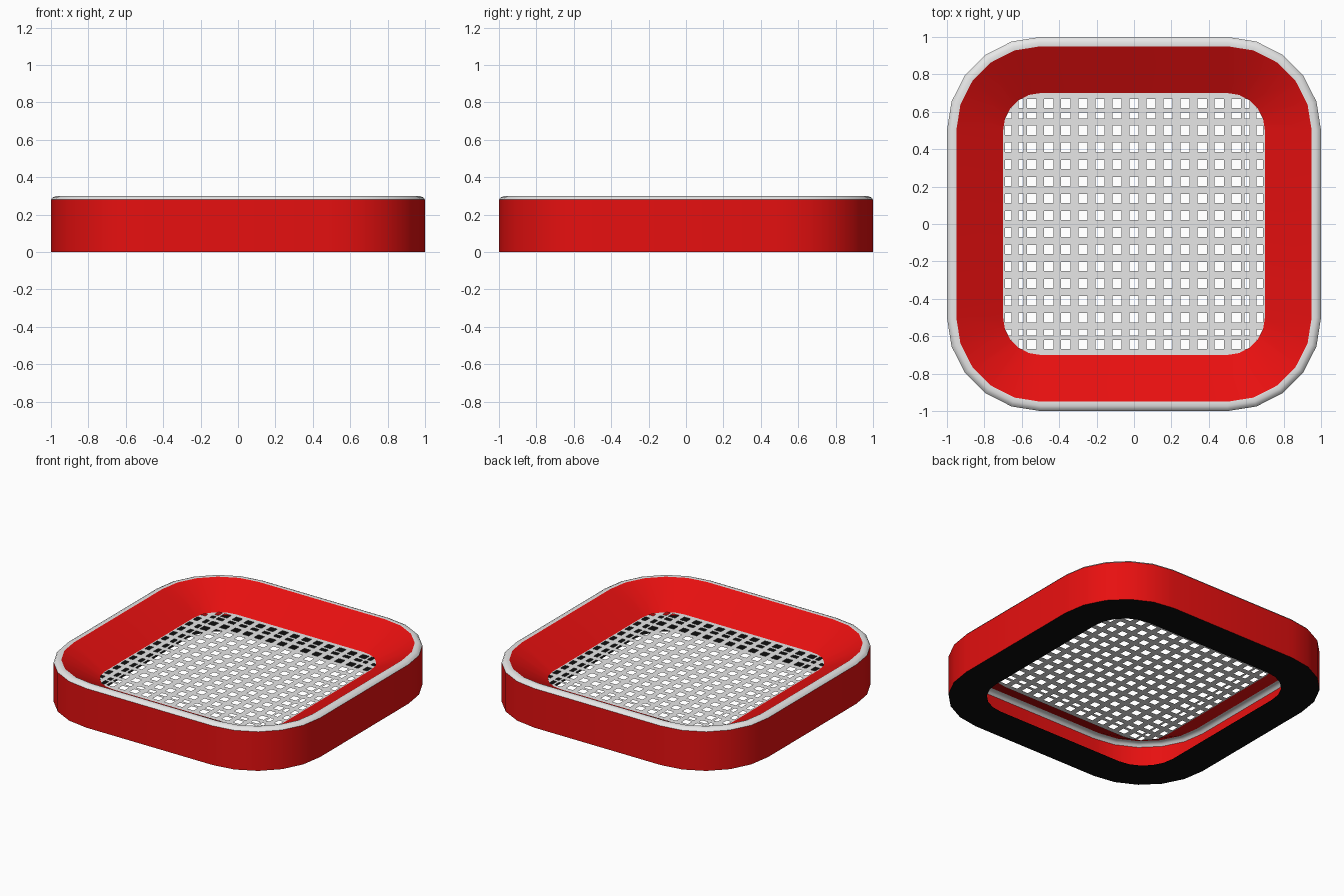
import bpy, bmesh, math
from mathutils import Vector

if "Cube" in bpy.data.objects:
    bpy.data.objects.remove(bpy.data.objects["Cube"])

CORE = 0.5      # centre of every corner arc
SEG = 5         # segments per corner


def material(name, rgb):
    m = bpy.data.materials.new(name)
    m.diffuse_color = (*rgb, 1)
    m.use_nodes = True
    m.node_tree.nodes["Principled BSDF"].inputs["Base Color"].default_value = m.diffuse_color
    return m


RED = material("red", (0.8, 0.005, 0.005))
WHITE = material("white", (0.8, 0.8, 0.8))
BLACK = material("black", (0.004, 0.004, 0.004))


def outline(half, z):
    """Rounded square whose sides lie at +-half, counter-clockwise."""
    r = half - CORE
    pts = []
    for q, (sx, sy) in enumerate([(1, 1), (-1, 1), (-1, -1), (1, -1)]):
        for i in range(SEG + 1):
            a = math.pi / 2 * (q + i / SEG)
            pts.append(Vector((sx * CORE + r * math.cos(a),
                               sy * CORE + r * math.sin(a), z)))
    return pts


def finish(bm, name, mat):
    me = bpy.data.meshes.new(name)
    bm.to_mesh(me)
    bm.free()
    ob = bpy.data.objects.new(name, me)
    bpy.context.collection.objects.link(ob)
    me.materials.append(mat)
    bpy.ops.object.select_all(action='DESELECT')
    ob.select_set(True)
    bpy.context.view_layer.objects.active = ob
    bpy.ops.object.shade_smooth_by_angle(angle=math.radians(40))
    return ob


def band(name, profile, mat):
    """Sweep a (half width, z) profile round the rounded square."""
    bm = bmesh.new()
    rings = [[bm.verts.new(p) for p in outline(h, z)] for h, z in profile]
    for a, b in zip(rings, rings[1:]):
        n = len(a)
        for i in range(n):
            j = (i + 1) % n
            bm.faces.new((a[i], a[j], b[j], b[i]))
    return finish(bm, name, mat)


# Hollow frame: base plate, outer wall, rounded rim, inner slope
band("base_plate", [(0.75, 0), (1, 0)], BLACK)
band("outer_wall", [(1, 0), (1, 0.28)], RED)
band("rim", [(1, 0.28), (0.99, 0.292), (0.973, 0.3), (0.95, 0.298)], WHITE)
band("inner_slope", [(0.95, 0.298), (0.7, 0.16)], RED)

# Perforated screen: lists of hole intervals (centre, width) on each axis
P = 0.091
cols = [(i * P, 0.05) for i in range(-6, 7)]
rows = [((i + 0.5) * P, 0.05) for i in range(-6, 6)]
for s in (-1, 1):
    cols += [(s * 0.604, 0.028), (s * 0.672, 0.034)]
    rows += [(s * 0.58, 0.03), (s * 0.643, 0.048)]


def cuts(holes):
    edges = [-0.8]
    for c, w in sorted(holes):
        edges += [c - w / 2, c + w / 2]
    return edges + [0.8]


xs, ys = cuts(cols), cuts(rows)
bm = bmesh.new()
grid = [[bm.verts.new((x, y, 0.16)) for y in ys] for x in xs]
for i in range(len(xs) - 1):
    for j in range(len(ys) - 1):
        if i % 2 and j % 2:      # odd cells on both axes are holes
            continue
        bm.faces.new((grid[i][j], grid[i + 1][j],
                      grid[i + 1][j + 1], grid[i][j + 1]))

# Trim the screen to the inner outline
edge = outline(0.7, 0.16)
for a, b in zip(edge, edge[1:] + edge[:1]):
    d = b - a
    bmesh.ops.bisect_plane(bm, geom=bm.verts[:] + bm.edges[:] + bm.faces[:],
                           plane_co=a, plane_no=(d.y, -d.x, 0),
                           clear_outer=True)
finish(bm, "screen", WHITE)
